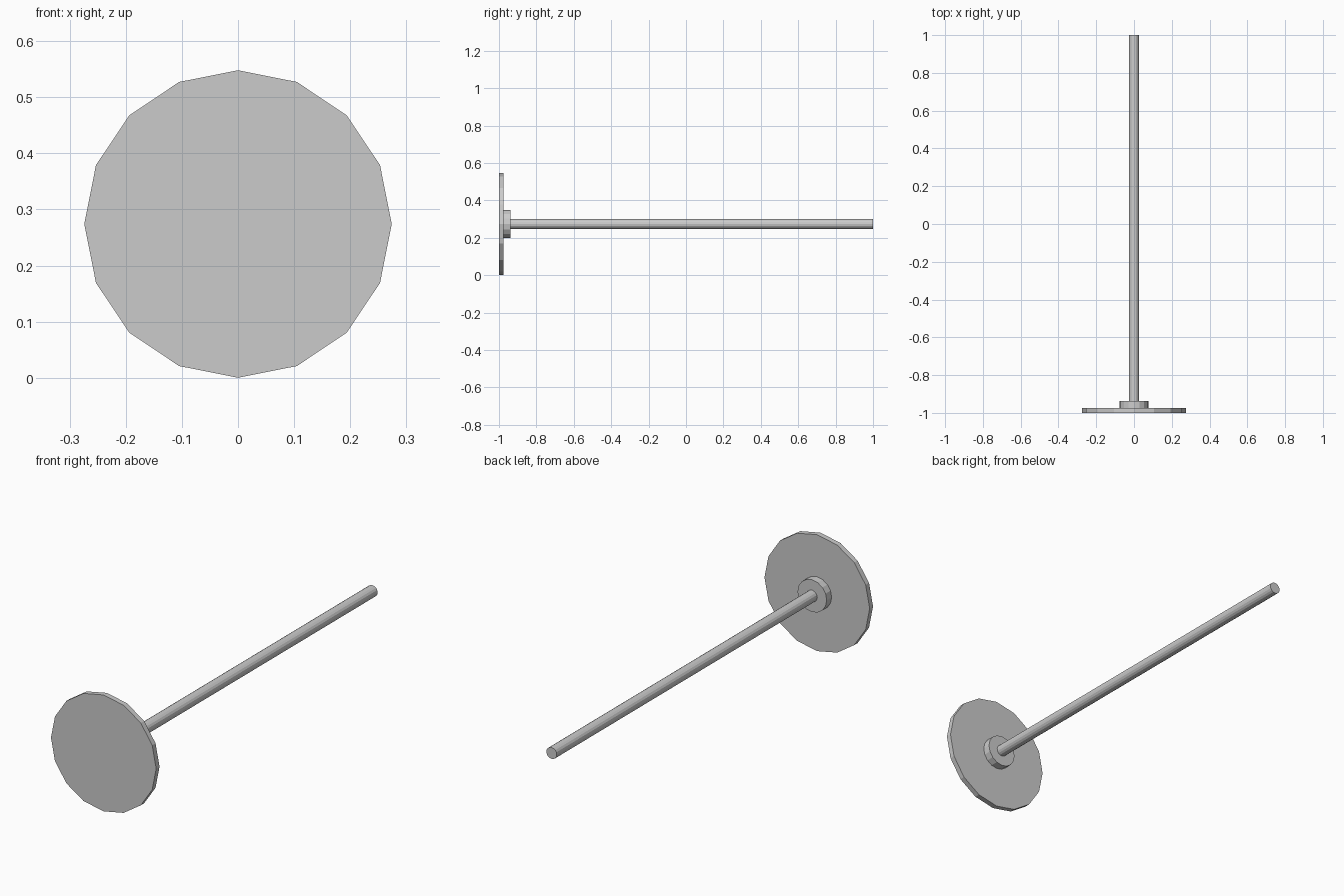
import bpy
from math import radians

cube = bpy.data.objects.get("Cube")
if cube:
    bpy.data.objects.remove(cube, do_unlink=True)

AXIS_Z = 0.274
SIDES = 16

grey = bpy.data.materials.new("plain_grey")
grey.use_nodes = True
colour = (0.6, 0.6, 0.6, 1)
grey.diffuse_color = colour
grey.node_tree.nodes["Principled BSDF"].inputs["Base Color"].default_value = colour


def cylinder(name, radius, front, back):
    """Faceted cylinder along y, with a corner pointing straight up."""
    bpy.ops.mesh.primitive_cylinder_add(
        vertices=SIDES, radius=radius, depth=back - front,
        location=(0, (front + back) / 2, AXIS_Z), rotation=(radians(90), 0, 0))
    part = bpy.context.object
    part.name = name
    part.data.materials.append(grey)
    return part


# Round head, its collar and the long shaft
cylinder("head_disc", 0.274, -1.0, -0.975)
cylinder("collar", 0.076, -0.975, -0.938)
cylinder("shaft", 0.027, -0.938, 1.0)
